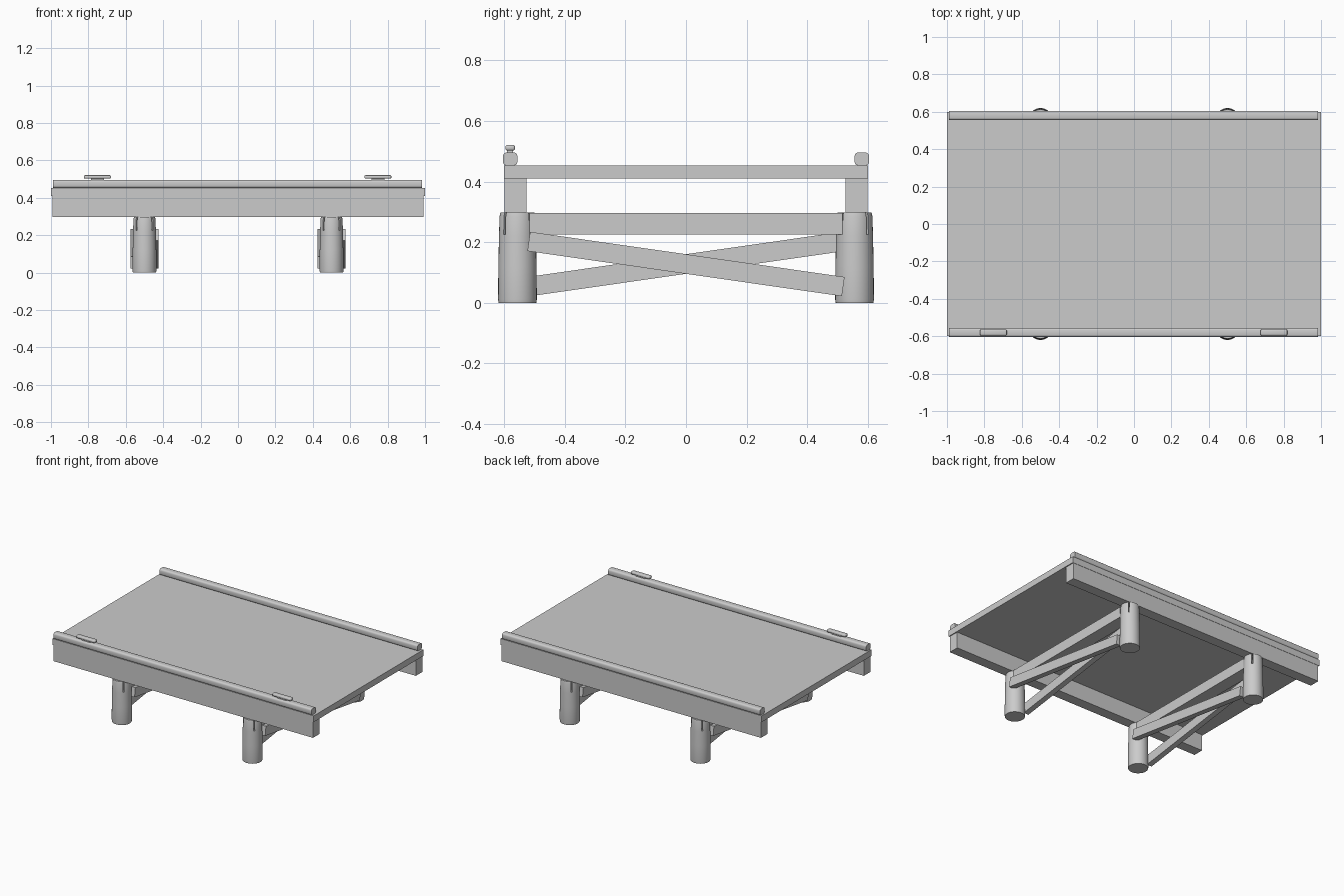
import bpy
import bmesh
import math

cube = bpy.data.objects.get("Cube")
if cube:
    bpy.data.objects.remove(cube, do_unlink=True)

GREY = (0.6, 0.6, 0.6, 1)
grey = bpy.data.materials.new("weathered grey")
grey.use_nodes = True
grey.diffuse_color = GREY
grey.node_tree.nodes["Principled BSDF"].inputs["Base Color"].default_value = GREY


def activate(obj):
    bpy.ops.object.select_all(action="DESELECT")
    obj.select_set(True)
    bpy.context.view_layer.objects.active = obj


def add_object(name, bm):
    bmesh.ops.recalc_face_normals(bm, faces=bm.faces)
    mesh = bpy.data.meshes.new(name)
    bm.to_mesh(mesh)
    bm.free()
    mesh.materials.append(grey)
    obj = bpy.data.objects.new(name, mesh)
    bpy.context.collection.objects.link(obj)
    return obj


def box(name, x, y, z, bevel=0, along_x=False):
    """Box from (min, max) ranges, with optional rounded edges."""
    bm = bmesh.new()
    bmesh.ops.create_cube(bm, size=1)
    for v in bm.verts:
        for i, (low, high) in enumerate((x, y, z)):
            v.co[i] = low if v.co[i] < 0 else high
    if bevel:
        edges = [e for e in bm.edges
                 if not along_x or abs(e.verts[0].co.x - e.verts[1].co.x) > 0.01]
        bmesh.ops.bevel(bm, geom=edges, offset=bevel, segments=3, profile=0.5,
                        affect="EDGES")
    obj = add_object(name, bm)
    if bevel:
        activate(obj)
        bpy.ops.object.shade_smooth_by_angle(angle=math.radians(40))
    return obj


def pile(name, x, y):
    """Turned post with a split, slightly tapered top."""
    profile = [(0.062, 0), (0.064, 0.012), (0.063, 0.12), (0.061, 0.22),
               (0.059, 0.285), (0.056, 0.298)]
    bm = bmesh.new()
    sides = 32
    rings = [[bm.verts.new((x + r * math.cos(math.tau * i / sides),
                            y + r * math.sin(math.tau * i / sides), z))
              for i in range(sides)] for r, z in profile]
    for low, high in zip(rings, rings[1:]):
        for i in range(sides):
            j = (i + 1) % sides
            bm.faces.new((low[i], low[j], high[j], high[i]))
    bm.faces.new(rings[0])
    bm.faces.new(rings[-1])
    obj = add_object(name, bm)
    # splits across the pile head
    for turn in (1, -1):
        cutter = box("split_cutter", (-0.1, 0.1), (-0.004, 0.004), (0.225, 0.35))
        cutter.location = (x, y, 0)
        cutter.rotation_euler.z = turn * math.pi / 4
        cutter.hide_render = True
        mod = obj.modifiers.new("split", "BOOLEAN")
        mod.object = cutter
        mod.solver = "EXACT"
        activate(obj)
        bpy.ops.object.modifier_apply(modifier=mod.name)
        bpy.data.objects.remove(cutter, do_unlink=True)
    activate(obj)
    bpy.ops.object.shade_smooth_by_angle(angle=math.radians(35))


# Deck
box("deck", (-1, 1), (-0.6, 0.6), (0.41, 0.453))

# Long beams below and kerb rails above each edge
for side, s in (("front", -1), ("back", 1)):
    box(side + "_beam", (-0.993, 0.993), sorted((s * 0.526, s * 0.598)), (0.298, 0.41))
    box(side + "_rail", (-0.99, 0.985), sorted((s * 0.556, s * 0.604)),
        (0.453, 0.496), 0.012, True)

# Supports: two piles, a cap beam and crossed braces each
for side, x in (("right", -0.5), ("left", 0.5)):
    for end, y in (("front", -0.556), ("back", 0.556)):
        pile(f"{side}_{end}_pile", x, y)
    box(side + "_cap_beam", (x - 0.045, x + 0.045), (-0.516, 0.516), (0.225, 0.297))
    for s in (-1, 1):
        name = f"{side}_{'outer' if s * x > 0 else 'inner'}_brace"
        brace = box(name, sorted((s * 0.036, s * 0.074)), (-0.524, 0.524),
                    (-0.032, 0.032))
        brace.location = (x, 0, 0.128)
        brace.rotation_euler.x = -s * math.atan2(0.149, 1.038)

# Mooring cleats on the front rail
for side, x in (("right", -0.752), ("left", 0.748)):
    box(side + "_cleat_neck", (x - 0.035, x + 0.035), (-0.59, -0.57), (0.49, 0.506))
    box(side + "_cleat_horn", (x - 0.072, x + 0.072), (-0.596, -0.564),
        (0.502, 0.521), 0.007)
